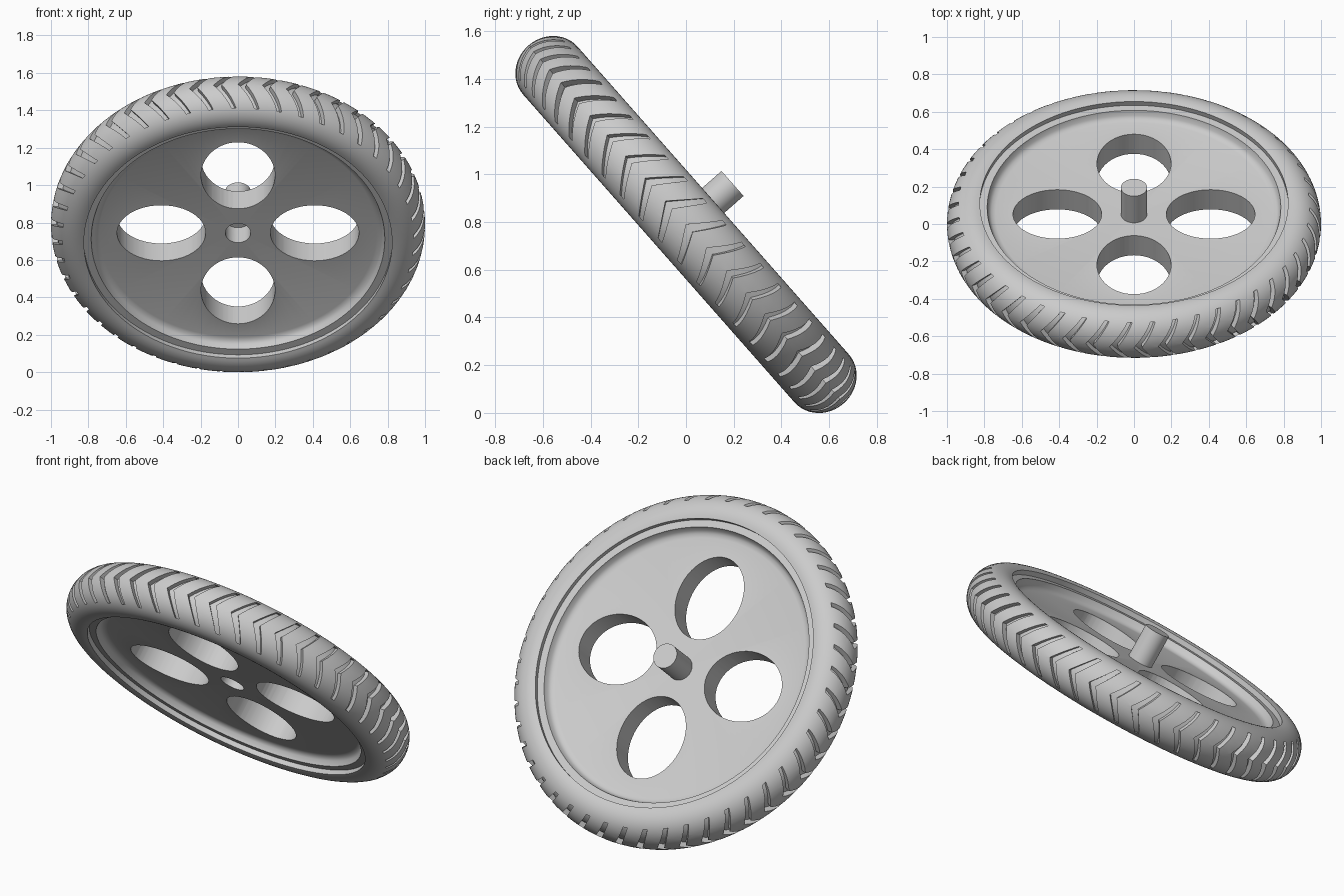
import bpy, bmesh, math
from mathutils import Matrix, Vector

if "Cube" in bpy.data.objects:
    bpy.data.objects.remove(bpy.data.objects["Cube"])

TILT = Matrix.Translation((0, 0, 0.79)) @ Matrix.Rotation(math.radians(-48.6), 4, 'X')
TREADS = 48

grey = bpy.data.materials.new("light grey")
grey.use_nodes = True
grey.diffuse_color = (0.6, 0.6, 0.6, 1)
grey.node_tree.nodes["Principled BSDF"].inputs["Base Color"].default_value = (0.6, 0.6, 0.6, 1)


def add_object(name, bm):
    bmesh.ops.recalc_face_normals(bm, faces=bm.faces)
    mesh = bpy.data.meshes.new(name)
    bm.to_mesh(mesh)
    bm.free()
    mesh.materials.append(grey)
    obj = bpy.data.objects.new(name, mesh)
    bpy.context.collection.objects.link(obj)
    return obj


def revolve(name, profile, closed, steps=144):
    """Turn a (radius, depth) profile around the wheel axis."""
    bm = bmesh.new()
    verts = [bm.verts.new((r, 0, d)) for r, d in profile]
    edges = [bm.edges.new(pair) for pair in zip(verts, verts[1:])]
    if closed:
        edges.append(bm.edges.new((verts[-1], verts[0])))
    bmesh.ops.spin(bm, geom=verts + edges, axis=(0, 0, 1), cent=(0, 0, 0),
                   angle=math.tau, steps=steps)
    bmesh.ops.remove_doubles(bm, verts=bm.verts, dist=0.0001)
    return add_object(name, bm)


def cylinder(bm, rx, ry, low, high, place=Matrix()):
    matrix = (place @ Matrix.Translation((0, 0, (low + high) / 2))
              @ Matrix.Diagonal((rx, ry, high - low, 1)))
    bmesh.ops.create_cone(bm, cap_ends=True, segments=48, radius1=1, radius2=1,
                          depth=1, matrix=matrix)


def cut(target, cutter):
    mod = target.modifiers.new("cut", 'BOOLEAN')
    mod.operation = 'DIFFERENCE'
    mod.solver = 'EXACT'
    mod.object = cutter
    bpy.context.view_layer.objects.active = target
    bpy.ops.object.modifier_apply(modifier=mod.name)
    bpy.data.objects.remove(cutter)


def finish(obj):
    obj.matrix_world = TILT
    bpy.ops.object.select_all(action='DESELECT')
    obj.select_set(True)
    bpy.context.view_layer.objects.active = obj
    bpy.ops.object.shade_smooth_by_angle(angle=math.radians(30))


# Wheel disc with a raised, filleted rim on both faces
half = [(0, 0.07), (0.74, 0.07), (0.762, 0.076), (0.776, 0.09), (0.785, 0.118), (0.83, 0.118)]
disc = revolve("wheel_disc", half + [(r, -d) for r, d in reversed(half)], False)

# Four oval openings and the shaft socket
bm = bmesh.new()
for i in range(4):
    place = Matrix.Rotation(i * math.pi / 2, 4, 'Z') @ Matrix.Translation((0.41, 0, 0))
    cylinder(bm, 0.237, 0.198, -0.2, 0.2, place)
cylinder(bm, 0.068, 0.068, -0.2, 0.055)
cut(disc, add_object("opening_cutter", bm))

# Shaft on the back
bm = bmesh.new()
cylinder(bm, 0.07, 0.07, 0.05, 0.26)
shaft = add_object("shaft", bm)

# Tyre with a rounded section
section = [(0.826, -0.11)]
for i in range(29):
    a = math.radians(-105 + 7.5 * i)
    section.append((0.86 + 0.14 * math.cos(a), 0.152 * math.sin(a)))
section.append((0.826, 0.11))
tyre = revolve("tyre", section, True)

# Chevron tread grooves, following the curve of the tyre
bm = bmesh.new()
for k in range(TREADS):
    rings = []
    for j in range(-5, 6):
        d = j * 0.025
        floor = 0.83 + 0.14 * math.sqrt(1 - (d / 0.152) ** 2)
        start = k * math.tau / TREADS + 0.75 * abs(d)
        width = 0.042 - 0.12 * abs(d)
        ring = []
        for r, turn in ((floor, 0), (floor, width), (1.05, width), (1.05, 0)):
            a = start + turn
            ring.append(bm.verts.new((r * math.cos(a), r * math.sin(a), d)))
        rings.append(ring)
    for a, b in zip(rings, rings[1:]):
        for i in range(4):
            n = (i + 1) % 4
            bm.faces.new((a[i], a[n], b[n], b[i]))
    bm.faces.new(rings[0])
    bm.faces.new(rings[-1])
cut(tyre, add_object("groove_cutter", bm))

for obj in (disc, shaft, tyre):
    finish(obj)
